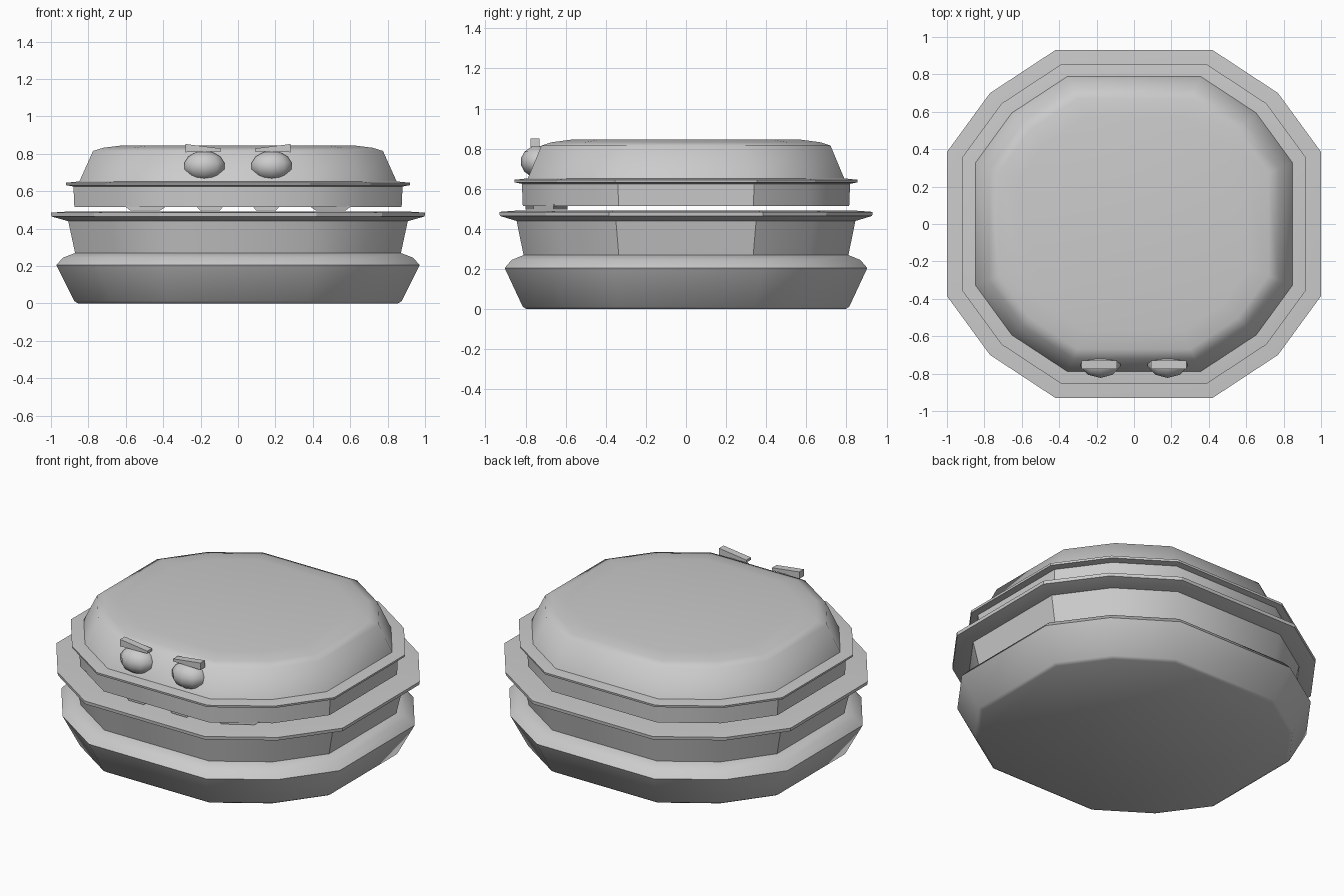
import bpy, bmesh, math

if "Cube" in bpy.data.objects:
    bpy.data.objects.remove(bpy.data.objects["Cube"])

grey = bpy.data.materials.new("light grey")
grey.diffuse_color = (0.6, 0.6, 0.6, 1)
grey.use_nodes = True
grey.node_tree.nodes["Principled BSDF"].inputs["Base Color"].default_value = grey.diffuse_color

# Twelve-sided outline shared by every layer, from one mirrored quadrant
QUAD = [(1.0, 0.385), (0.77, 0.70), (0.42, 0.93)]
OUTLINE = (QUAD + [(-x, y) for x, y in reversed(QUAD)]
           + [(-x, -y) for x, y in QUAD] + [(x, -y) for x, y in reversed(QUAD)])


def finish(name, bm, angle=35):
    bmesh.ops.recalc_face_normals(bm, faces=bm.faces)
    mesh = bpy.data.meshes.new(name)
    bm.to_mesh(mesh)
    bm.free()
    mesh.materials.append(grey)
    ob = bpy.data.objects.new(name, mesh)
    bpy.context.collection.objects.link(ob)
    if angle:
        bpy.ops.object.select_all(action='DESELECT')
        ob.select_set(True)
        bpy.context.view_layer.objects.active = ob
        bpy.ops.object.shade_smooth_by_angle(angle=math.radians(angle))
    return ob


def layer(name, profile, angle=35):
    """Stack scaled outlines; profile is a list of (scale, z)."""
    bm = bmesh.new()
    rings = [[bm.verts.new((x * s, y * s, z)) for x, y in OUTLINE] for s, z in profile]
    n = len(OUTLINE)
    for a, b in zip(rings, rings[1:]):
        for i in range(n):
            j = (i + 1) % n
            bm.faces.new((a[i], a[j], b[j], b[i]))
    bm.faces.new(rings[0][::-1])
    bm.faces.new(rings[-1])
    return finish(name, bm, angle)


def block(name, corners):
    """Eight-cornered solid: bottom loop then top loop."""
    bm = bmesh.new()
    v = [bm.verts.new(c) for c in corners]
    for f in ((3, 2, 1, 0), (4, 5, 6, 7), (0, 1, 5, 4),
              (1, 2, 6, 5), (2, 3, 7, 6), (3, 0, 4, 7)):
        bm.faces.new([v[i] for i in f])
    return finish(name, bm, 0)


# Stacked body layers
layer("bottom_bun", [(0.855, 0.0), (0.875, 0.012), (0.972, 0.205),
                     (0.935, 0.245), (0.87, 0.27)])
layer("filling", [(0.87, 0.265), (0.91, 0.45)])
layer("lower_rim", [(0.91, 0.44), (0.998, 0.465), (1.0, 0.485), (0.9, 0.492)], 20)
layer("upper_lip", [(0.875, 0.515), (0.88, 0.63)])
layer("upper_rim", [(0.88, 0.625), (0.918, 0.632), (0.92, 0.645), (0.85, 0.652)], 20)
layer("top_bun", [(0.85, 0.648), (0.775, 0.815), (0.72, 0.832), (0.615, 0.845)], 60)

for side, label in ((-1, "left"), (1, "right")):
    # Bulging eye
    bm = bmesh.new()
    bmesh.ops.create_uvsphere(bm, u_segments=10, v_segments=7, radius=1)
    for v in bm.verts:
        v.co = (side * 0.18 + v.co.x * 0.115, -0.735 + v.co.y * 0.09, 0.735 + v.co.z * 0.08)
    finish(label + "_eye", bm, 60)

    # Wedge brow, thicker at the outer end
    xi, xo, y0, y1 = side * 0.09, side * 0.28, -0.775, -0.73
    block(label + "_brow", [(xi, y0, 0.812), (xo, y0, 0.808), (xo, y1, 0.808), (xi, y1, 0.812),
                            (xi, y0, 0.828), (xo, y0, 0.852), (xo, y1, 0.852), (xi, y1, 0.828)])

    # Small tapered teeth under the upper lip
    for kind, x0, x1, ya, yb in (("inner", 0.075, 0.225, -0.80, -0.70),
                                 ("outer", 0.38, 0.61, -0.76, -0.64)):
        mid = (x0 + x1) / 2
        loops = []
        for z, k in ((0.497, 0.7), (0.522, 1.0)):
            # outer teeth follow the slanted side of the outline
            a, b = mid + (x0 - mid) * k, mid + (x1 - mid) * k
            slant = 0.10 if kind == "outer" else 0.0
            loops += [(side * a, ya, z), (side * b, ya + slant, z),
                      (side * b, yb + slant * 0.5, z), (side * a, yb, z)]
        block(f"{label}_{kind}_tooth", loops)
